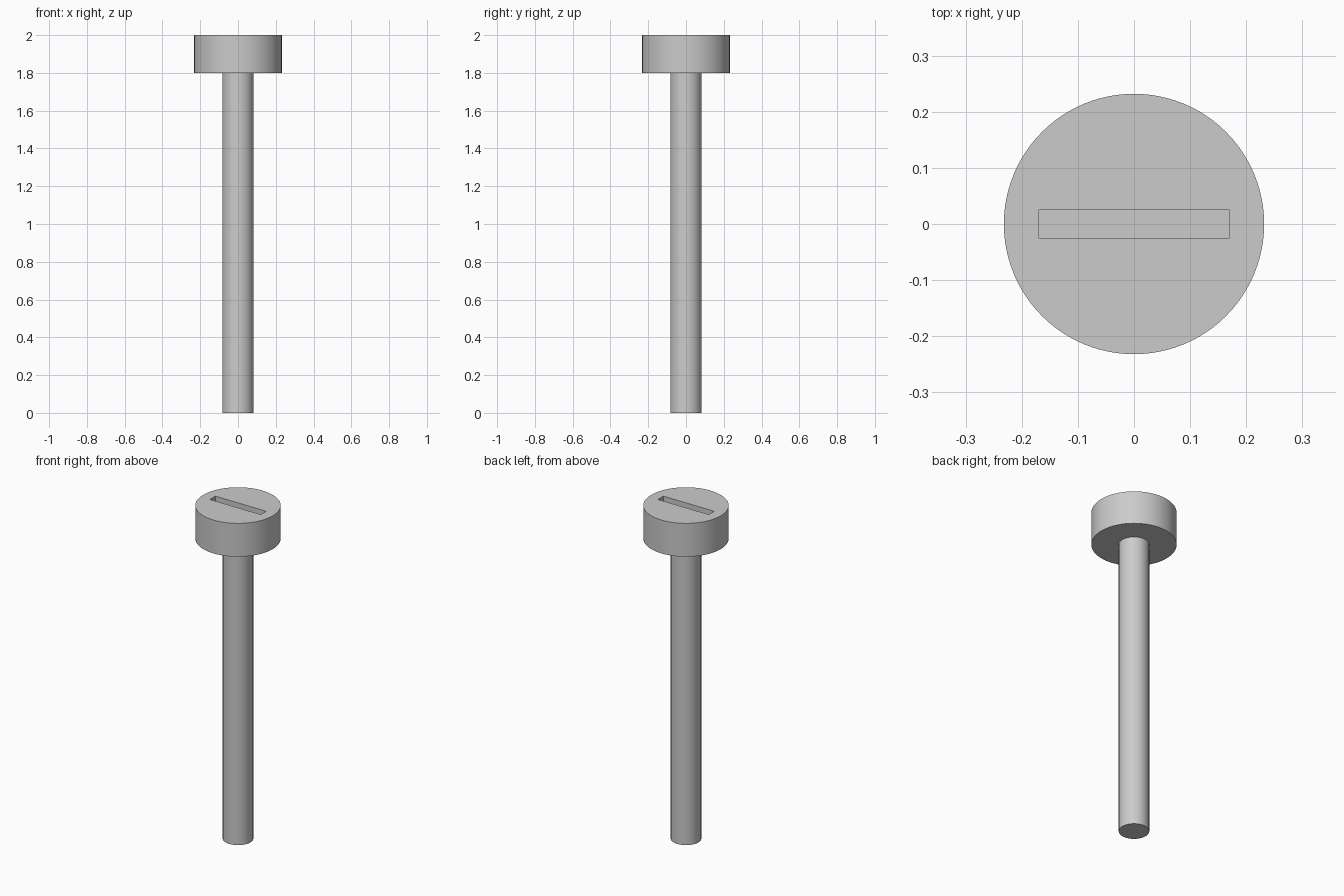
import bpy
import math

if "Cube" in bpy.data.objects:
    bpy.data.objects.remove(bpy.data.objects["Cube"], do_unlink=True)

HEAD_RADIUS, SHAFT_RADIUS = 0.232, 0.083
HEAD_BOTTOM, TOP = 1.8, 2.0
SLOT_LENGTH, SLOT_WIDTH, SLOT_DEPTH = 0.338, 0.052, 0.07

# One plain steel colour
steel = bpy.data.materials.new("steel_grey")
steel.use_nodes = True
colour = (0.6, 0.6, 0.6, 1.0)
steel.diffuse_color = colour
steel.node_tree.nodes["Principled BSDF"].inputs["Base Color"].default_value = colour


def cylinder(name, radius, bottom, top):
    bpy.ops.mesh.primitive_cylinder_add(
        vertices=96, radius=radius, depth=top - bottom,
        location=(0, 0, (bottom + top) / 2))
    obj = bpy.context.object
    obj.name = name
    obj.data.materials.append(steel)
    return obj


def smooth(obj):
    bpy.ops.object.select_all(action="DESELECT")
    obj.select_set(True)
    bpy.context.view_layer.objects.active = obj
    bpy.ops.object.shade_smooth_by_angle(angle=math.radians(30))


# Shaft and head
shaft = cylinder("shaft", SHAFT_RADIUS, 0, HEAD_BOTTOM)
head = cylinder("head", HEAD_RADIUS, HEAD_BOTTOM, TOP)

# Driver slot cut into the top of the head
bpy.ops.mesh.primitive_cube_add(size=1, location=(0, 0, TOP))
cutter = bpy.context.object
cutter.name = "slot_cutter"
cutter.scale = (SLOT_LENGTH, SLOT_WIDTH, SLOT_DEPTH * 2)
cutter.data.materials.append(steel)
cutter.hide_render = True

bpy.context.view_layer.objects.active = head
slot = head.modifiers.new("slot", "BOOLEAN")
slot.operation = "DIFFERENCE"
slot.solver = "EXACT"
slot.object = cutter
bpy.ops.object.modifier_apply(modifier=slot.name)
bpy.data.objects.remove(cutter, do_unlink=True)

for part in (shaft, head):
    smooth(part)
